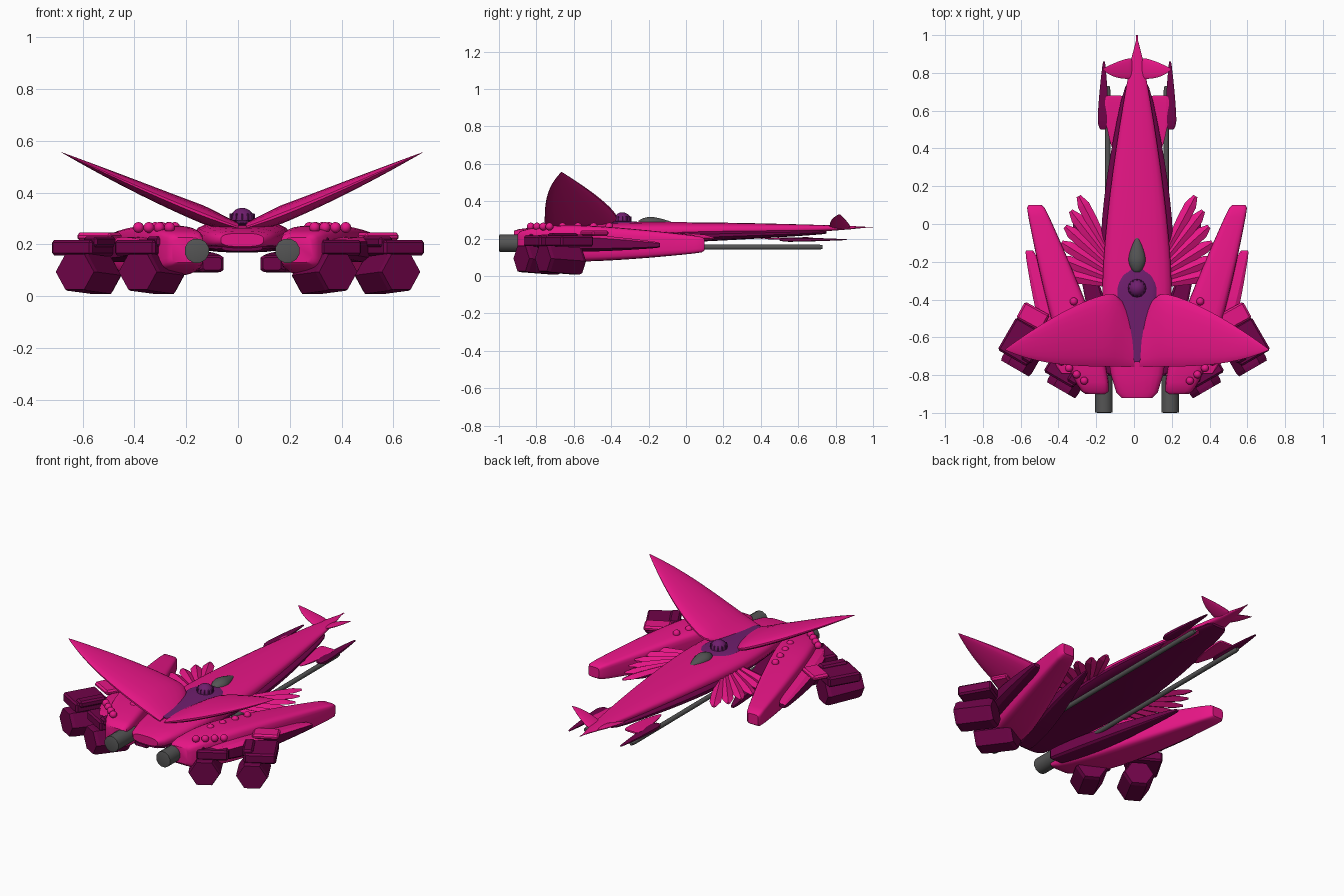
import bpy, bmesh, math
from mathutils import Vector, Matrix

cube = bpy.data.objects.get("Cube")
if cube:
    bpy.data.objects.remove(cube)

AXIS = 0.016  # the hull's centre line


def material(name, red, green, blue):
    mat = bpy.data.materials.new(name)
    mat.use_nodes = True
    mat.diffuse_color = (red, green, blue, 1)
    shader = mat.node_tree.nodes["Principled BSDF"]
    shader.inputs["Base Color"].default_value = mat.diffuse_color
    return mat


PINK = material("hot pink", 0.84, 0.008, 0.25)
MAROON = material("dark maroon", 0.16, 0.001, 0.065)
PURPLE = material("purple", 0.16, 0.013, 0.155)
GREY = material("dark grey", 0.09, 0.09, 0.09)


def finish(name, bm, materials, smooth=True, colour_rule=None):
    """Turn a bmesh into a shaded, coloured object."""
    bmesh.ops.recalc_face_normals(bm, faces=bm.faces)
    if colour_rule:
        for face in bm.faces:
            face.normal_update()
            face.material_index = colour_rule(face)
    mesh = bpy.data.meshes.new(name)
    bm.to_mesh(mesh)
    bm.free()
    part = bpy.data.objects.new(name, mesh)
    bpy.context.collection.objects.link(part)
    for mat in materials:
        mesh.materials.append(mat)
    if smooth:
        bpy.ops.object.select_all(action='DESELECT')
        bpy.context.view_layer.objects.active = part
        part.select_set(True)
        bpy.ops.object.shade_smooth_by_angle(angle=math.radians(40))


def skin(rings):
    """Closed surface through a list of equal-length rings of points."""
    bm = bmesh.new()
    rows = [[bm.verts.new(point) for point in ring] for ring in rings]
    for row, following in zip(rows, rows[1:]):
        for i in range(len(row)):
            bm.faces.new((row[i - 1], row[i], following[i], following[i - 1]))
    bm.faces.new(rows[0])
    bm.faces.new(rows[-1])
    return bm


def outline(sides, power):
    """Unit cross-section: power 1 is round, smaller is boxier."""
    points = []
    for i in range(sides):
        angle = math.tau * (i + 0.5) / sides
        c, s = math.cos(angle), math.sin(angle)
        points.append((math.copysign(abs(c) ** power, c), math.copysign(abs(s) ** power, s)))
    return points


def swell(t, peak, nose, tail):
    """Relative size along a body that is fullest at peak."""
    if t < peak:
        return 1 - (1 - nose) * (1 - t / peak) ** 2
    return 1 - (1 - tail) * ((t - peak) / (1 - peak)) ** 1.5


def body(name, start, end, width, height, peak, nose, tail, materials,
         side=1, sides=20, power=0.5, colour_rule=None):
    """Swelling loft from start to end with slightly rounded ends."""
    start, end = Vector(start), Vector(end)
    rings = []
    steps = 16
    for i in range(-1, steps + 2):
        t = min(max(i / steps, 0), 1)
        size = swell(t, peak, nose, tail)
        inset = 1
        if i < 0 or i > steps:
            inset = 0.75
        else:
            t = min(max(t, 0.015), 0.985)
        centre = start.lerp(end, t)
        rings.append([(AXIS + side * (centre.x + width * size * inset * u), centre.y,
                       centre.z + height * size * inset * v) for u, v in outline(sides, power)])
    finish(name, skin(rings), materials, sides > 8, colour_rule)


def wing(name, side, span, front, rear, tip, base, rise, thickness):
    """Upswept crescent wing with a lens section, broadest near the root."""
    rings = []
    steps = 20
    for i in range(steps + 1):
        t = 0.02 + 0.98 * i / steps
        leading = front + (tip - front) * t ** 3.5
        if t < 0.2:
            trailing = rear - (rear - front) * 0.55 * (1 - t / 0.2) ** 2
        else:
            trailing = rear + (tip - rear) * ((t - 0.2) / 0.8) ** 1.4
        middle, chord = (leading + trailing) / 2, (trailing - leading) / 2 + 0.003
        depth = thickness / 2 * (1.02 - t ** 2) * min(1, 0.4 + 3 * t)
        height = base + rise * t ** 1.12
        rings.append([(AXIS + side * span * t, middle + chord * u, height + depth * v)
                      for u, v in outline(20, 1)])
    finish(name, skin(rings), [PINK])


def box(name, centre, size, turn, mat, bevel=0.01):
    bm = bmesh.new()
    bmesh.ops.create_cube(bm, size=1, matrix=Matrix.Translation(centre)
                          @ Matrix.Rotation(turn, 4, 'Z') @ Matrix.Diagonal((*size, 1)))
    bmesh.ops.bevel(bm, geom=bm.edges[:], offset=bevel, segments=1, affect='EDGES')
    finish(name, bm, [mat], False)


def ball(name, centre, radius, mat):
    bm = bmesh.new()
    bmesh.ops.create_uvsphere(bm, u_segments=16, v_segments=10, radius=radius,
                              matrix=Matrix.Translation(centre))
    finish(name, bm, [mat])


def rod(name, x, front, back, z, radius):
    body(name, (x, front, z), (x, back, z), radius, radius, 0.5, 1, 1, [GREY],
         sides=12, power=1)


def feather(name, side, k):
    """Flat ridged blade; each one further forward points further out."""
    angle = math.radians(62 - 10 * k)
    along = Vector((math.cos(angle), math.sin(angle), -0.08))
    across = Vector((math.sin(angle), -math.cos(angle), 0))
    up = Vector((0, 0, 0.5))
    root = Vector((0.14, -0.17 - 0.03 * k, 0.23))
    length = 0.36 - 0.018 * k
    rings = []
    for t, width in ((0, 0.015), (0.6, 0.032), (0.85, 0.032), (1, 0.012)):
        centre = root + along * length * t
        ring = [centre + offset * width for offset in (across, up, -across, -up)]
        rings.append([(AXIS + side * p.x, p.y, p.z) for p in ring])
    finish(name, skin(rings), [PINK], False)


def launcher(label, side, x, y):
    """Hexagonal tube aimed forward and outward, under a mounting block."""
    turn = side * math.radians(30)
    place = Matrix.Translation((side * x, y, 0)) @ Matrix.Rotation(turn, 4, 'Z')
    rings = []
    for depth, radius in ((0, 0.085), (0.02, 0.09), (0.2, 0.09), (0.22, 0.08)):
        rings.append([])
        for i in range(6):
            angle = i * math.tau / 6
            rings[-1].append(place @ Vector((radius * math.cos(angle), depth,
                             0.094 - depth / 15 + 0.92 * radius * math.sin(angle))))
    finish(label + "launcher_tube", skin(rings), [MAROON], False)
    box(label + "launcher_mount", place @ Vector((side * 0.04, 0.14, 0.187)),
        (0.18, 0.2, 0.06), turn, MAROON)
    box(label + "mount_rail", place @ Vector((-side * 0.03, 0.14, 0.21)),
        (0.06, 0.16, 0.04), turn, MAROON)


# central hull: pink upper shell over a wider maroon underside
body("upper_hull", (0, -0.92, 0.217), (0, 1, 0.262), 0.185, 0.057,
     0.3, 0.6, 0.03, [PINK], power=0.7)
body("lower_hull", (0, -0.9, 0.187), (0, 0.75, 0.235), 0.192, 0.033,
     0.5, 0.55, 0.33, [MAROON], power=0.7)

# spine inlay, ribbed sensor dome and canopy
body("spine_inlay", (0, -0.73, 0.28), (0, -0.17, 0.28), 0.105, 0.015,
     0.7, 0.15, 0.05, [PURPLE], power=0.8)
DOME = Vector((AXIS, -0.34, 0.293))
ball("sensor_dome", DOME, 0.048, PURPLE)
for k in range(12):
    turn = k * math.tau / 12
    spoke = Vector((math.cos(turn), math.sin(turn), 0.4))
    box("dome_rib", DOME + spoke * 0.036, (0.026, 0.006, 0.024), turn, PURPLE, 0.002)
body("canopy", (0, -0.255, 0.283), (0, -0.06, 0.28), 0.046, 0.035,
     0.35, 0.4, 0.1, [GREY], power=1)


def top_is_pink(face):
    return 0 if face.normal.z > 0.6 else 1


# everything that comes in left and right pairs
for side, label in ((1, "left_"), (-1, "right_")):
    wing(label + "main_wing", side, 0.697, -0.755, -0.37, -0.665, 0.262, 0.293, 0.075)
    wing(label + "tail_wing", side, 0.18, 0.77, 0.875, 0.82, 0.25, 0.08, 0.022)

    # rear booms joined to the hull by thin webs that widen backward
    body(label + "tail_boom", (0.18, 0.5, 0.195), (0.175, 0.86, 0.195), 0.03, 0.012,
         0.15, 0.6, 0.2, [MAROON], side, 8)
    body(label + "boom_web", (0.125, 0.4, 0.2), (0.12, 0.68, 0.2), 0.05, 0.008,
         0.9, 0.15, 0.9, [PINK], side, 8, 0.4)

    # flared side pod with its outer blade and lower brace
    body(label + "side_pod", (0.218, -0.9, 0.178), (0.54, 0.1, 0.168), 0.112, 0.098,
         0.3, 0.65, 0.42, [PINK], side, power=0.36)
    body(label + "outer_blade", (0.36, -0.8, 0.185), (0.57, -0.14, 0.166), 0.08, 0.05,
         0.3, 0.7, 0.3, [PINK, MAROON], side, 8, colour_rule=top_is_pink)
    body(label + "under_brace", (0.115, -0.8, 0.125), (0.33, 0, 0.15), 0.06, 0.04,
         0.3, 0.8, 0.2, [MAROON], side, 8, 0.3)
    box(label + "pod_plate", (side * 0.535, -0.49, 0.23), (0.15, 0.1, 0.03), side / 2, PINK)

    # gun barrel and long pipe
    rod(label + "gun_barrel", side * 0.175, -1, -0.8, 0.175, 0.048)
    rod(label + "long_pipe", side * 0.155, -0.6, 0.73, 0.155, 0.014)

    for k in range(6):
        feather(label + "fan_feather", side, k)

    # studs: one row along the pod, one across its front
    for k in range(4):
        row = ((0.26 + k / 40, -0.66 + k / 12), (0.28 + k / 25, -0.83 + k / 30))
        for x, y in row:
            ball(label + "pod_stud", (AXIS + side * x, y, 0.265), 0.021, PINK)

    launcher(label + "inner_", side, 0.387, -0.88)
    launcher(label + "outer_", side, 0.63, -0.765)
